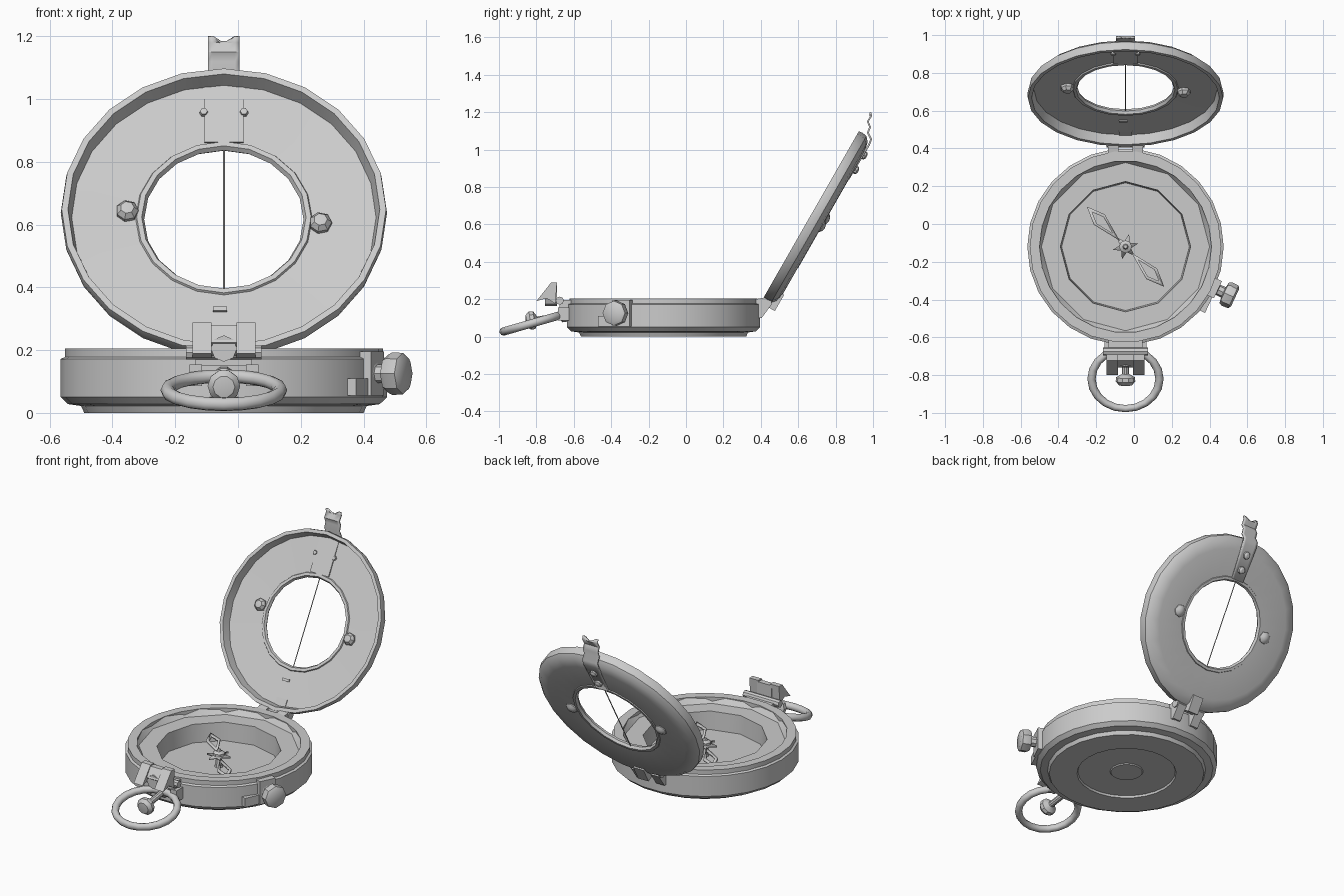
import bpy, bmesh, math
from mathutils import Matrix, Vector

cube = bpy.data.objects.get("Cube")
if cube:
    bpy.data.objects.remove(cube, do_unlink=True)

mat = bpy.data.materials.new("grey metal")
mat.use_nodes = True
GREY = (0.6, 0.6, 0.6, 1)
mat.diffuse_color = GREY
mat.node_tree.nodes["Principled BSDF"].inputs["Base Color"].default_value = GREY

CX, CY = -0.045, -0.12
TILT = math.radians(60.2)
BASE = Matrix.Translation((CX, CY, 0))
# lid frame: local y runs up the lid, local z points to its inner side
LID = Matrix.Translation((CX, 0.70, 0.63)) @ Matrix.Rotation(TILT, 4, 'X')


def finish(name, bm, frame=Matrix(), angle=35):
    bmesh.ops.remove_doubles(bm, verts=bm.verts, dist=1e-5)
    bmesh.ops.recalc_face_normals(bm, faces=bm.faces)
    bm.transform(frame)
    me = bpy.data.meshes.new(name)
    bm.to_mesh(me)
    bm.free()
    ob = bpy.data.objects.new(name, me)
    bpy.context.collection.objects.link(ob)
    return style(ob, angle)


def style(ob, angle=35):
    ob.data.materials.append(mat)
    bpy.ops.object.select_all(action='DESELECT')
    ob.select_set(True)
    bpy.context.view_layer.objects.active = ob
    bpy.ops.object.shade_smooth_by_angle(angle=math.radians(angle))
    return ob


def lathe(name, profile, segs, frame, closed=False):
    bm = bmesh.new()
    pts = profile + profile[:1] if closed else profile
    vs = [bm.verts.new((r, 0, z)) for r, z in pts]
    edges = [bm.edges.new(p) for p in zip(vs, vs[1:])]
    bmesh.ops.spin(bm, geom=vs + edges, axis=(0, 0, 1), cent=(0, 0, 0),
                   angle=math.tau, steps=segs, use_merge=False)
    return finish(name, bm, frame)


def box(name, lo, hi, frame=Matrix()):
    bm = bmesh.new()
    bmesh.ops.create_cube(bm, size=1)
    lo, hi = Vector(lo), Vector(hi)
    bmesh.ops.scale(bm, vec=hi - lo, verts=bm.verts)
    bmesh.ops.translate(bm, vec=(lo + hi) / 2, verts=bm.verts)
    return finish(name, bm, frame)


def axis_frame(origin, direction):
    rot = Vector(direction).to_track_quat('Z', 'Y').to_matrix().to_4x4()
    return Matrix.Translation(origin) @ rot


def rod(name, a, b, r, segs=10, frame=Matrix()):
    a, b = Vector(a), Vector(b)
    n = (b - a).length
    return lathe(name, [(0, 0), (r, 0), (r, n), (0, n)], segs, frame @ axis_frame(a, b - a))


def prism(name, outline, x0, x1):
    """Extrude a y-z outline along x."""
    bm = bmesh.new()
    f = bm.faces.new([bm.verts.new((x0, y, z)) for y, z in outline])
    ext = bmesh.ops.extrude_face_region(bm, geom=[f])["geom"]
    bmesh.ops.translate(bm, vec=(x1 - x0, 0, 0),
                        verts=[v for v in ext if isinstance(v, bmesh.types.BMVert)])
    return finish(name, bm)


def thicken(ob, t):
    m = ob.modifiers.new("thickness", 'SOLIDIFY')
    m.thickness, m.offset = t, 0


# case body and dial well
lathe("case_body", [(0, .006), (.09, .006), (.095, .012), (.28, .012), (.285, 0), (.445, 0),
                    (.455, .022), (.497, .028), (.52, .05), (.52, .172), (.507, .178),
                    (.507, .205), (.455, .205), (.455, .05), (0, .05)], 26, BASE)
lathe("dial_well", [(.47, .203), (.445, .17), (.345, .17), (.338, .06), (0, .06)], 12, BASE)

# compass needle: two hollow kites, star hub and pivot
NEEDLE = BASE @ Matrix.Translation((0, 0, .125)) @ Matrix.Rotation(math.radians(134), 4, 'Z')
for name, side in (("needle_north", 1), ("needle_south", -1)):
    bm = bmesh.new()
    outer = [Vector((.045, 0, 0)), Vector((.2, -.04, 0)), Vector((.295, 0, 0)), Vector((.2, .04, 0))]
    mid = Vector((.185, 0, 0))
    rim = [bm.verts.new(p * side) for p in outer]
    gap = [bm.verts.new((mid + (p - mid) * .62) * side) for p in outer]
    for i in range(4):
        j = (i + 1) % 4
        bm.faces.new((rim[i], rim[j], gap[j], gap[i]))
    thicken(finish(name, bm, NEEDLE), .012)
bm = bmesh.new()
star = [(Matrix.Rotation(k * math.pi / 6, 3, 'Z') @ Vector((.03 if k % 2 else .07, 0, 0)))
        for k in range(12)]
bm.faces.new([bm.verts.new(p) for p in star])
thicken(finish("needle_star", bm, NEEDLE), .012)
lathe("needle_pivot", [(.025, .055), (.015, .12), (.034, .125), (.034, .145), (.015, .155),
                       (.01, .165), (0, .165)], 8, BASE)

# lid: dished ring, bead round its opening and sighting wire
lathe("lid", [(.265, -.038), (.44, -.042), (.49, -.032), (.515, -.01), (.52, .015), (.517, .038),
              (.497, .038), (.485, -.014), (.265, -.02)], 24, LID, closed=True)
bead = [(.27 + .016 * math.cos(a), -.028 + .018 * math.sin(a))
        for a in (k * math.tau / 6 for k in range(6))]
lathe("opening_bead", bead, 20, LID, closed=True)
rod("sight_wire", (0, -.265, -.03), (0, .265, -.03), .003, 6, LID)
box("slot_plate", (-.0625, .276, -.02), (.0625, .478, -.011), LID)
for side in (-1, 1):
    lathe("glass_rivet", [(0, -.062), (.02, -.058), (.036, -.045), (.036, -.005), (.022, .012), (0, .015)],
          7, LID @ Matrix.Translation((.308 * side, -.022 * side, 0)))
    lathe("plate_rivet", [(.015, -.02), (.012, -.004), (0, -.002)], 6,
          LID @ Matrix.Translation((.064 * side, .385, 0)))
box("index_mark", (-.035, -.345, -.02), (.01, -.33, -.01), LID)

# sight clip: wavy strip up the back of the lid with a notched tip
path = [(.868, .842), (.978, 1.025), (.99, 1.055), (.972, 1.09), (.984, 1.12),
        (.972, 1.15), (.99, 1.18), (.985, 1.2)]
bm = bmesh.new()
rows = []
for i, (y, z) in enumerate(path):
    drop = .018 if i == len(path) - 1 else 0
    half = .04 if i == 0 else .05
    rows.append([bm.verts.new((CX + half * u, y, z - drop * (abs(u) < .3)))
                 for u in (-1, -.7, -.2, .2, .7, 1)])
for a, b in zip(rows, rows[1:]):
    for k in range(5):
        bm.faces.new((a[k], a[k + 1], b[k + 1], b[k]))
thicken(finish("sight_clip", bm, angle=50), .01)
for v in (.33, .42):
    lathe("clip_rivet", [(.024, -.04), (.022, -.058), (.01, -.066), (0, -.066)], 8,
          LID @ Matrix.Translation((0, v, 0)))

# lid hinge
rod("hinge_pin", (CX - .1, .432, .185), (CX + .1, .432, .185), .026)
for side in (-1, 1):
    x = CX + side * .065
    prism("hinge_lug", [(.37, .1), (.405, .1), (.46, .175), (.44, .212), (.37, .2)], x - .028, x + .028)
box("hinge_leaf", (-.035, -.54, -.05), (.035, -.44, -.01), LID)

# carrying bow with its lugs and locking stud
bpy.ops.mesh.primitive_torus_add(major_segments=20, minor_segments=8, major_radius=.18,
                                 minor_radius=.022, location=(CX, -.82, .072),
                                 rotation=(math.radians(16), 0, 0))
bow = bpy.context.object
bow.name = "carrying_bow"
bow.scale.y = .91
style(bow, 60)
for side in (-1, 1):
    x = CX + side * .09
    box("bow_lug", (x - .02, -.685, .085), (x + .02, -.6, .155))
lathe("bow_stud", [(0, -.03), (.035, -.03), (.035, .02), (.018, .03), (.018, .15), (.05, .168),
                   (.052, .19), (.035, .21), (0, .215)], 10,
      axis_frame((CX, -.645, .112), (0, -.99, -.14)))

# prism housing on the front hinge
rod("prism_hinge_pin", (CX - .12, -.675, .192), (CX + .12, -.675, .192), .022, 8)
box("prism_hinge_mount", (CX - .09, -.675, .15), (CX + .09, -.61, .195))
for side in (-1, 1):
    a, b = sorted((CX + side * .04, CX + side * .1))
    prism("prism_cheek", [(-.8, .19), (-.722, .288), (-.69, .288), (-.698, .175), (-.745, .205)], a, b)
prism("prism_centre", [(-.76, .225), (-.722, .28), (-.69, .28), (-.69, .18), (-.72, .19)],
      CX - .05, CX + .05)
rod("prism_lens", (CX, -.69, .205), (CX, -.755, .205), .042, 8)

# thumbscrew and its bracket on the side of the case
SIDE = BASE @ Matrix.Rotation(math.radians(-25), 4, 'Z')
box("bracket_foot", (.48, -.14, .055), (.53, .05, .11), SIDE)
box("bracket_upright", (.48, -.05, .055), (.54, .05, .195), SIDE)
lathe("thumbscrew", [(0, 0), (.045, 0), (.045, .025), (.03, .03), (.03, .06), (.06, .065),
                     (.068, .08), (.066, .118), (.05, .128), (0, .128)], 8,
      SIDE @ axis_frame((.512, 0, .125), (1, 0, 0)))
